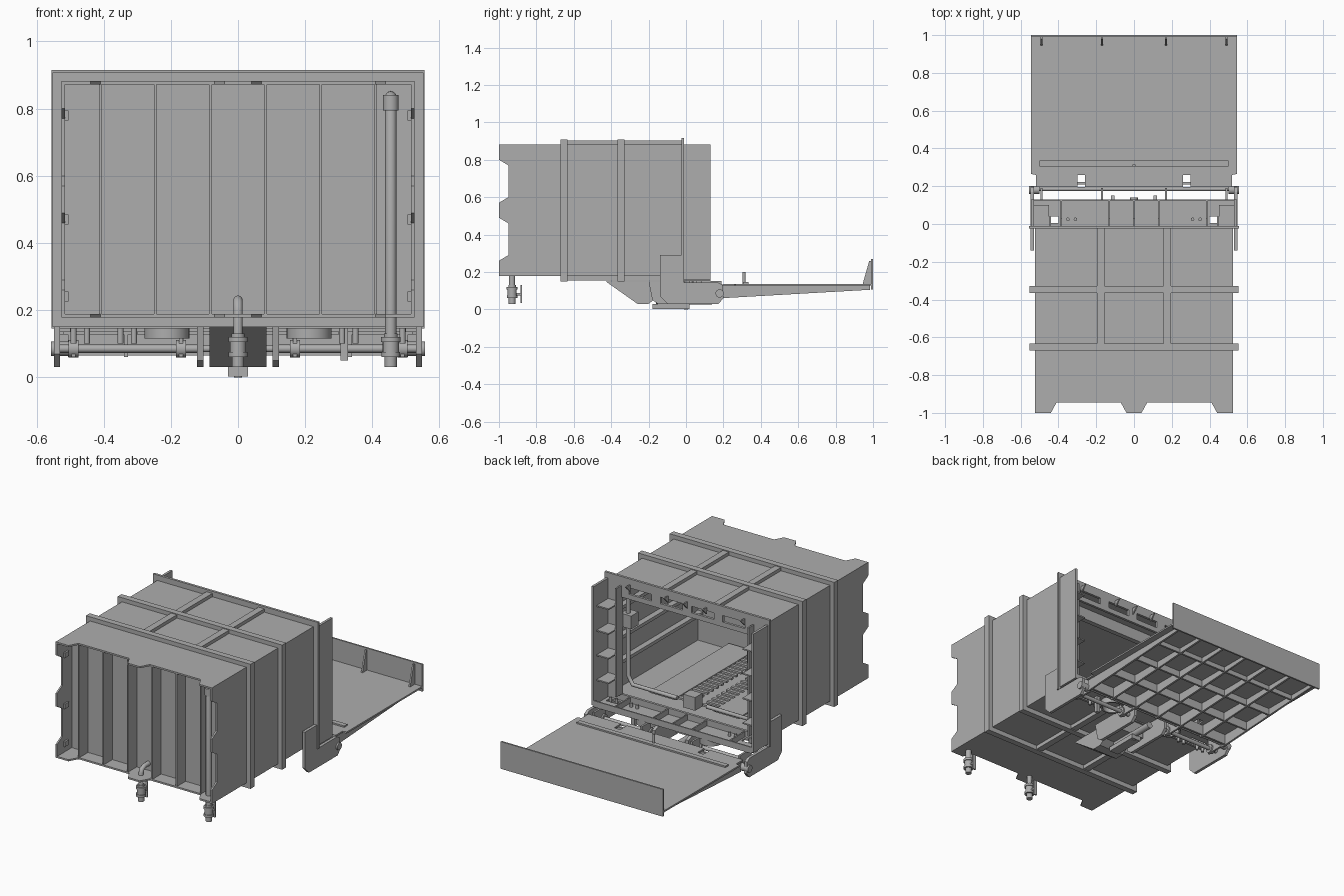
import bpy, bmesh, math
from mathutils import Vector

cube = bpy.data.objects.get("Cube")
if cube:
    bpy.data.objects.remove(cube, do_unlink=True)

grey = bpy.data.materials.new("plain_grey")
grey.use_nodes = True
grey.diffuse_color = (0.42, 0.42, 0.42, 1)
grey.node_tree.nodes["Principled BSDF"].inputs["Base Color"].default_value = (0.42, 0.42, 0.42, 1)


def finish(name, bm):
    bmesh.ops.recalc_face_normals(bm, faces=bm.faces)
    mesh = bpy.data.meshes.new(name)
    bm.to_mesh(mesh)
    bm.free()
    mesh.materials.append(grey)
    ob = bpy.data.objects.new(name, mesh)
    bpy.context.collection.objects.link(ob)
    return ob


def box(name, x, y, z):
    """Box from three (low, high) ranges."""
    bm = bmesh.new()
    bmesh.ops.create_cube(bm, size=1)
    for v in bm.verts:
        v.co = [r[0] + (c + 0.5) * (r[1] - r[0]) for r, c in zip((x, y, z), v.co)]
    return finish(name, bm)


def prism(name, points, axis, low, high):
    """Extrude a flat outline along x (outline in y, z) or z (outline in x, y)."""
    bm = bmesh.new()
    place = (lambda p: (low, *p)) if axis == "x" else (lambda p: (*p, low))
    face = bm.faces.new([bm.verts.new(place(p)) for p in points])
    out = bmesh.ops.extrude_face_region(bm, geom=[face])["geom"]
    step = Vector((high - low, 0, 0) if axis == "x" else (0, 0, high - low))
    bmesh.ops.translate(bm, vec=step, verts=[g for g in out if isinstance(g, bmesh.types.BMVert)])
    return finish(name, bm)


def rod(name, a, b, r, sides=20):
    a, b = Vector(a), Vector(b)
    bm = bmesh.new()
    bmesh.ops.create_cone(bm, cap_ends=True, segments=sides, radius1=r, radius2=r, depth=(b - a).length)
    turn = (b - a).to_track_quat("Z", "Y")
    for v in bm.verts:
        v.co = turn @ v.co + (a + b) / 2
    for f in bm.faces:
        f.smooth = sides > 8 and len(f.verts) == 4
    ob = finish(name, bm)
    for e in ob.data.edges:
        va, vb = (ob.data.vertices[i].co for i in e.vertices)
        e.use_edge_sharp = abs((vb - va).normalized().dot((b - a).normalized())) < 0.5
    return ob


def pipe(name, points, r):
    curve = bpy.data.curves.new(name, "CURVE")
    curve.dimensions = "3D"
    curve.bevel_depth, curve.bevel_resolution, curve.use_fill_caps = r, 4, True
    s = curve.splines.new("POLY")
    s.points.add(len(points) - 1)
    for p, co in zip(s.points, points):
        p.co = (*co, 1)
    curve.materials.append(grey)
    ob = bpy.data.objects.new(name, curve)
    bpy.context.collection.objects.link(ob)


def hoop(name, y, outer, inner):
    """Rectangular ring; outer and inner are (half width, bottom, top)."""
    (w, b, t), (iw, ib, it) = outer, inner
    box(name + "_top", (-w, w), y, (it, t))
    box(name + "_bottom", (-w, w), y, (b, ib))
    for s, side in ((-1, "right"), (1, "left")):
        box(name + "_" + side, sorted((s * iw, s * w)), y, (ib, it))


SIDES = ((-1, "right"), (1, "left"))

# Container shell with notched front edges
edge = [(-0.525, -1), (-0.44, -1), (-0.41, -0.945), (-0.07, -0.945), (-0.04, -1)]
outline = edge + [(-x, y) for x, y in reversed(edge)] + [(0.525, -0.01), (-0.525, -0.01)]
prism("roof_sheet", outline, "z", 0.872, 0.882)
prism("floor_sheet", outline, "z", 0.178, 0.188)
half = [(-1, 0.882), (-1, 0.8), (-0.95, 0.77), (-0.95, 0.6), (-1, 0.57)]
side = half + [(y, 1.06 - z) for y, z in reversed(half)] + [(-0.01, 0.178), (-0.01, 0.882)]
for s, n in SIDES:
    prism(n + "_wall", side, "x", s * 0.525, s * 0.515)

# Recessed front wall and its upright ribs
box("front_wall", (-0.52, 0.52), (-0.86, -0.85), (0.18, 0.88))
for i in range(6):
    x = -0.41 + i * 0.164
    box("front_rib", (x - 0.004, x + 0.004), (-0.945, -0.86), (0.185, 0.875))
for s, n in SIDES:
    for z in (0.24, 0.47, 0.78):
        box(n + "_wall_clip", sorted((s * 0.505, s * 0.516)), (-0.94, -0.9), (z - 0.015, z + 0.015))

# Reinforcing hoops and lengthwise ribs
for y in (-0.67, -0.365):
    hoop("body_hoop", (y, y + 0.037), (0.553, 0.15, 0.907), (0.52, 0.18, 0.88))
for x in (-0.175, 0.175):
    for z in ((0.88, 0.902), (0.155, 0.18)):
        box("lengthwise_rib", (x - 0.02, x + 0.02), (-0.635, -0.01), z)

# Rear frame: flange, slotted header, side plates and shelf gussets
hoop("rear_flange", (-0.025, -0.01), (0.555, 0.145, 0.915), (0.44, 0.2, 0.86))
box("header_rail", (-0.44, 0.44), (-0.025, -0.01), (0.79, 0.82))
for i in range(5):
    x = -0.42 + i * 0.21
    box("header_post", (x - 0.03, x + 0.03), (-0.025, -0.01), (0.82, 0.86))
for s, n in SIDES:
    box(n + "_rear_plate", sorted((s * 0.545, s * 0.53)), (-0.01, 0.13), (0.16, 0.882))
    box(n + "_inner_lip", sorted((s * 0.44, s * 0.45)), (-0.01, 0.04), (0.2, 0.86))
    for z in (0.3, 0.45, 0.6, 0.75):
        box(n + "_shelf_gusset", sorted((s * 0.45, s * 0.53)), (-0.01, 0.1), (z, z + 0.008))

# Rear sill with two round drain openings, cut by hidden helpers
sill = box("rear_sill", (-0.53, 0.53), (-0.01, 0.13), (0.152, 0.162))
for s, n in SIDES:
    cutters = [rod(n + "_hole_cutter", (s * 0.212, 0.06, 0.1), (s * 0.212, 0.06, 0.2), 0.045, 32),
               box(n + "_slot_cutter", sorted((s * 0.4, s * 0.51)), (0.005, 0.04), (0.1, 0.2))]
    for c in cutters:
        c.hide_render = True
        c.hide_set(True)
        cut = sill.modifiers.new("opening", "BOOLEAN")
        cut.operation, cut.object, cut.solver = "DIFFERENCE", c, "EXACT"
    # Collar under the opening
    ring = rod(n + "_drain_collar", (s * 0.212, 0.06, 0.115), (s * 0.212, 0.06, 0.152), 0.056, 32)
    bm = bmesh.new()
    bm.from_mesh(ring.data)
    bmesh.ops.delete(bm, geom=[f for f in bm.faces if len(f.verts) > 4], context="FACES")
    bm.to_mesh(ring.data)
    bm.free()
    solid = ring.modifiers.new("wall", "SOLIDIFY")
    solid.thickness = 0.011
    # Small sill fittings
    for x in (0.35, 0.31, 0.45, 0.49):
        rod(n + "_sill_fitting", (s * x, 0.025, 0.1), (s * x, 0.025, 0.185), 0.009)
box("sill_lip", (-0.53, 0.53), (0.122, 0.13), (0.162, 0.19))
for x in (-0.385, -0.13, 0, 0.13, 0.385):
    box("sill_divider", (x - 0.004, x + 0.004), (-0.01, 0.125), (0.16, 0.195))
    prism("header_gusset", [(-0.01, 0.88), (0.03, 0.88), (-0.01, 0.84)], "x", x - 0.004, x + 0.004)

# Interior rails, floor slats and service pipes
for s, n in SIDES:
    for z in (0.35, 0.5, 0.68):
        box(n + "_wall_rail", sorted((s * 0.48, s * 0.516)), (-0.85, -0.03), (z, z + 0.02))
    box(n + "_floor_plate", sorted((s * 0.13, s * 0.3)), (-0.84, -0.08), (0.22, 0.23))
    for i in range(16):
        y = -0.82 + i * 0.046
        box(n + "_floor_slat", sorted((s * 0.03, s * 0.13)), (y, y + 0.02), (0.215, 0.227))
    pipe(n + "_service_pipe", [(s * 0.43, -0.06, 0.78), (s * 0.43, -0.06, 0.3),
                               (s * 0.4, -0.06, 0.25), (s * 0.1, -0.06, 0.25)], 0.012)
    box(n + "_valve_block", sorted((s * 0.39, s * 0.46)), (-0.1, -0.03), (0.6, 0.68))
box("centre_valve", (-0.04, 0.04), (-0.1, -0.03), (0.22, 0.3))
box("ceiling_beam", (-0.5, 0.5), (-0.2, -0.17), (0.8, 0.87))

# Front drain pipes with stepped couplings
pipe("tall_drain_pipe", [(0.455, -0.86, 0.835), (0.455, -0.9, 0.835), (0.455, -0.922, 0.825),
                         (0.455, -0.93, 0.8), (0.455, -0.93, 0.1)], 0.017)
rod("tall_pipe_cap", (0.455, -0.93, 0.795), (0.455, -0.93, 0.84), 0.023)
pipe("centre_drain_pipe", [(0, -0.86, 0.23), (0, -0.9, 0.23), (0, -0.922, 0.22),
                           (0, -0.93, 0.2), (0, -0.93, 0.1)], 0.014)
for x in (0, 0.455):
    for z0, z1, r in ((0.03, 0.06, 0.018), (0.06, 0.075, 0.028), (0.075, 0.105, 0.024),
                      (0.105, 0.12, 0.029), (0.12, 0.13, 0.02)):
        rod("drain_coupling", (x, -0.93, z0), (x, -0.93, z1), r)
    rod("coupling_lever", (x, -0.93, 0.08), (x, -0.885, 0.08), 0.007)
    box("lever_handle", (x - 0.01, x + 0.01), (-0.885, -0.877), (0.035, 0.13))

# Central underbody wedge and latch block
wedge = [(-0.43, 0.15), (-0.26, 0.03), (-0.2, 0.03), (-0.16, 0.06), (-0.02, 0.06), (-0.02, 0.15)]
prism("underbody_wedge", wedge, "x", -0.085, 0.085)
cheek = [(-0.2, 0.15), (-0.18, 0.05), (-0.15, 0.03), (0.12, 0.03), (0.15, 0.06), (0.15, 0.13), (0.1, 0.15)]
for s, n in SIDES:
    prism(n + "_underbody_cheek", cheek, "x", s * 0.103, s * 0.122)
box("latch_block", (-0.03, 0.03), (-0.18, 0.02), (0.003, 0.03))
rod("latch_pin", (0, 0, 0), (0, 0, 0.06), 0.012)
rod("latch_tube", (0, -0.16, 0.045), (0, 0.14, 0.045), 0.02)
box("lower_drain_tube", (0.305, 0.328), (0.04, 0.06), (0.05, 0.152))

# Hinge arms, hinge shaft and brackets
arm = [(-0.14, 0.29), (-0.02, 0.29), (-0.02, 0.145), (0.17, 0.145), (0.195, 0.13),
       (0.2, 0.06), (0.175, 0.03), (-0.1, 0.03), (-0.14, 0.07)]
for s, n in SIDES:
    prism(n + "_hinge_arm", arm, "x", s * 0.53, s * 0.548)
    rod(n + "_hinge_pin", (s * 0.5, 0.18, 0.085), (s * 0.557, 0.18, 0.085), 0.022)
    rod(n + "_torsion_tube", (s * 0.12, 0.1, 0.085), (s * 0.53, 0.1, 0.085), 0.012)
    for x in (0.17, 0.49):
        rod(n + "_shaft_collar", (s * (x - 0.015), 0.1, 0.085), (s * (x + 0.015), 0.1, 0.085), 0.026)
        box(n + "_shaft_bracket", sorted((s * (x - 0.006), s * (x + 0.006))), (0.08, 0.19), (0.06, 0.152))
rod("hinge_shaft", (-0.53, 0.185, 0.085), (0.53, 0.185, 0.085), 0.01)

# Lowered tail ramp with notched hinge edge
notch = [(0.545, 0.265), (0.52, 0.26), (0.52, 0.195), (0.3, 0.195), (0.3, 0.26), (0.26, 0.26), (0.26, 0.195)]
deck = [(0.545, 0.99)] + notch + [(-x, y) for x, y in reversed(notch)] + [(-0.545, 0.99)]
prism("ramp_deck", deck, "z", 0.127, 0.137)
beam = [(0.195, 0.13), (0.195, 0.06), (0.985, 0.105), (0.985, 0.13)]
for x in (-0.5, -0.333, -0.167, 0, 0.167, 0.333, 0.5):
    prism("ramp_beam", beam, "x", x - 0.006, x + 0.006)
for y in (0.21, 0.4, 0.6, 0.8):
    box("ramp_cross_beam", (-0.5, 0.5), (y, y + 0.012), (0.065 + (y - 0.2) * 0.057, 0.128))
box("ramp_end_plate", (-0.545, 0.545), (0.99, 1.0), (0.105, 0.27))
for x in (-0.49, -0.17, 0.17, 0.49):
    prism("end_plate_gusset", [(0.945, 0.137), (0.99, 0.137), (0.99, 0.26), (0.98, 0.26)],
          "x", x - 0.005, x + 0.005)
box("ramp_strip", (-0.5, 0.5), (0.305, 0.335), (0.137, 0.146))
rod("ramp_pin", (0, 0.31, 0.137), (0, 0.31, 0.2), 0.008)
